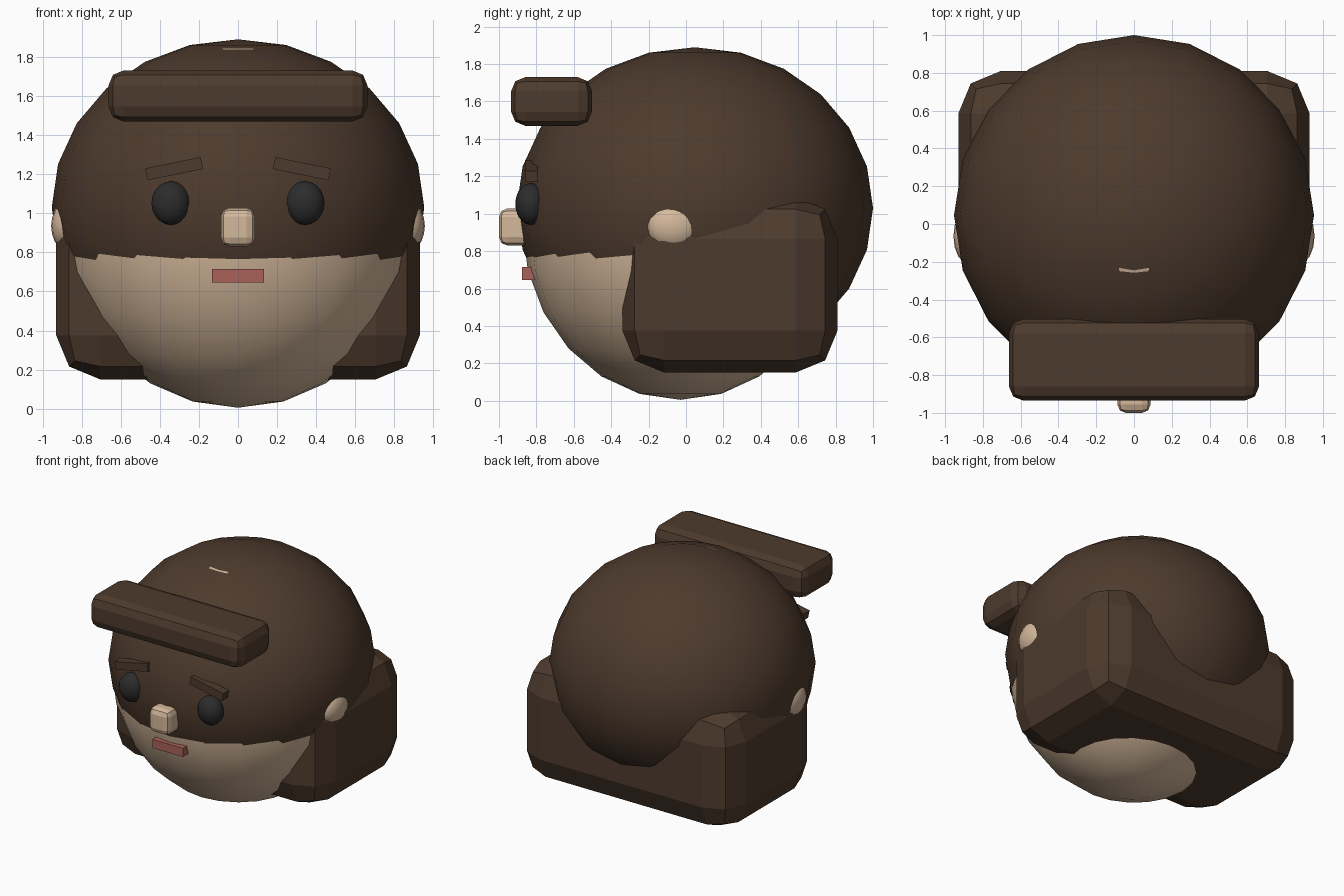
import bpy
from math import radians

if "Cube" in bpy.data.objects:
    bpy.data.objects.remove(bpy.data.objects["Cube"])


def material(name, rgb):
    m = bpy.data.materials.new(name)
    m.diffuse_color = (*rgb, 1)
    m.use_nodes = True
    m.node_tree.nodes["Principled BSDF"].inputs["Base Color"].default_value = m.diffuse_color
    return m


HAIR = material("hair_brown", (0.075, 0.043, 0.026))
SKIN = material("skin", (0.66, 0.48, 0.33))
DARK = material("eye_dark", (0.025, 0.025, 0.025))
LIP = material("lip_red", (0.40, 0.12, 0.10))


def ball(name, loc, radii, mat, segments=20, rings=12):
    bpy.ops.mesh.primitive_uv_sphere_add(segments=segments, ring_count=rings, radius=1, location=loc)
    o = bpy.context.object
    o.name = name
    o.scale = radii
    bpy.ops.object.transform_apply(location=False, rotation=False, scale=True)
    bpy.ops.object.shade_smooth()
    o.data.materials.append(mat)
    return o


def box(name, lo, hi, mat, bevel=0, tilt=0):
    loc = [(a + b) / 2 for a, b in zip(lo, hi)]
    bpy.ops.mesh.primitive_cube_add(size=1, location=loc, rotation=(0, tilt, 0))
    o = bpy.context.object
    o.name = name
    o.scale = [b - a for a, b in zip(lo, hi)]
    bpy.ops.object.transform_apply(location=False, rotation=False, scale=True)
    if bevel:
        b = o.modifiers.new("bevel", 'BEVEL')
        b.width = bevel
        b.segments = 2
    o.data.materials.append(mat)
    return o


# Head and the overlapping hair cap
ball("head", (0, -0.03, 0.94), (0.90, 0.845, 0.935), SKIN)
ball("hair_cap", (0, 0.047, 1.03), (0.953, 0.953, 0.86), HAIR)

# Hair blocks: back volume and fringe
box("hair_back", (-0.93, -0.34, 0.15), (0.93, 0.81, 1.09), HAIR, 0.225)
box("fringe", (-0.662, -0.935, 1.47), (0.662, -0.503, 1.73), HAIR, 0.075)

# Nose and mouth
box("nose", (-0.088, -1.0, 0.83), (0.088, -0.80, 1.028), SKIN, 0.045)
box("mouth", (-0.133, -0.877, 0.646), (0.133, -0.807, 0.714), LIP)

# Paired features
for side, s in (("left", -1), ("right", 1)):
    ball(side + "_eye", (s * 0.343, -0.83, 1.052), (0.1, 0.083, 0.112), DARK, 16, 10)
    ball(side + "_ear", (s * 0.87, -0.065, 0.935), (0.086, 0.15, 0.13), SKIN, 16, 10)
    x = s * 0.327
    box(side + "_brow", (x - 0.145, -0.86, 1.197), (x + 0.145, -0.79, 1.259),
        HAIR, tilt=s * radians(11.5))
